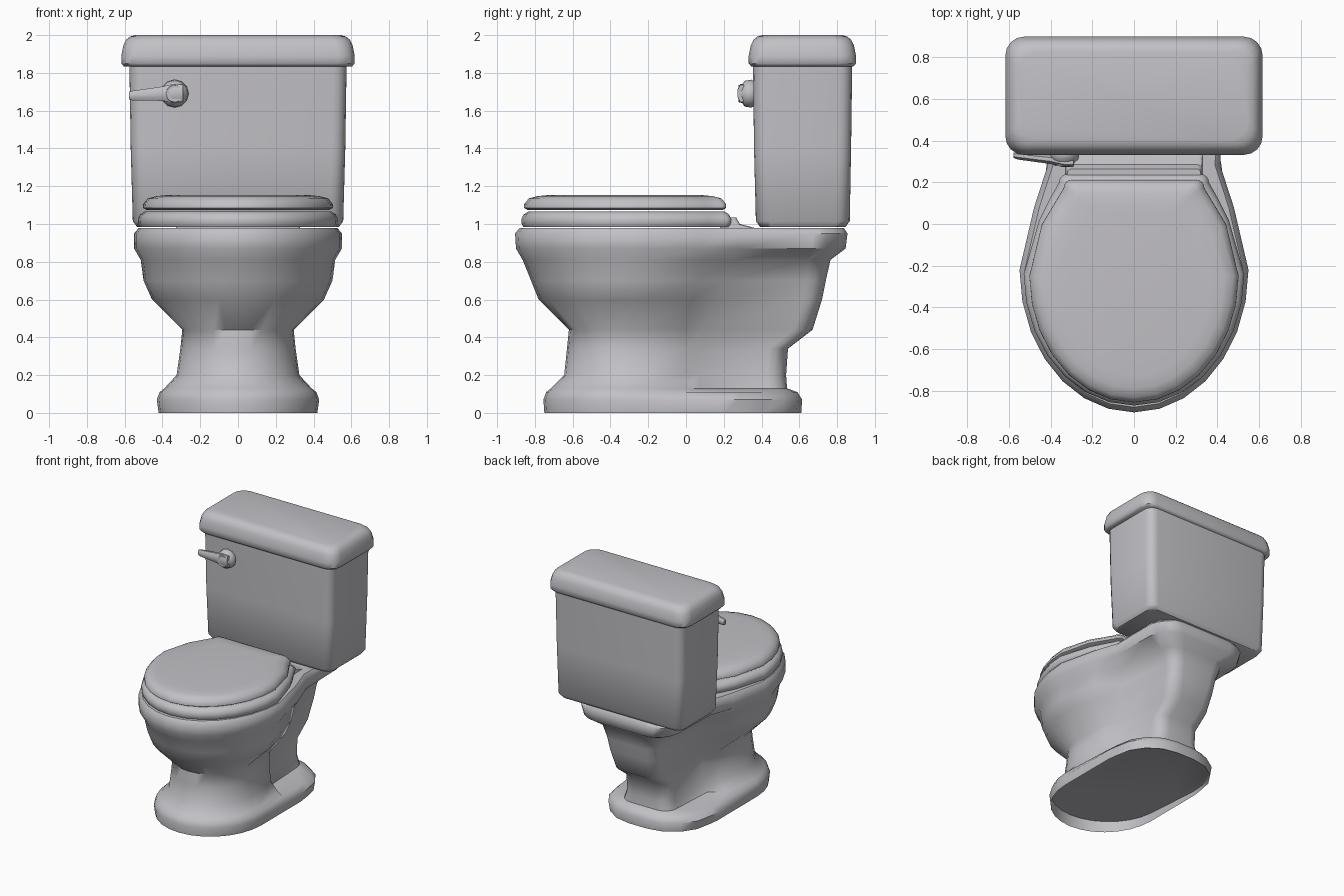
import bpy, bmesh, math

if "Cube" in bpy.data.objects:
    bpy.data.objects.remove(bpy.data.objects["Cube"])

china = bpy.data.materials.new("grey_porcelain")
china.diffuse_color = (0.54, 0.53, 0.56, 1)
china.use_nodes = True
china.node_tree.nodes["Principled BSDF"].inputs["Base Color"].default_value = china.diffuse_color


def loft(name, rings, angle=50):
    """Skin a stack of equally long 3D rings and cap both ends."""
    bm = bmesh.new()
    vs = [[bm.verts.new(p) for p in ring] for ring in rings]
    n = len(vs[0])
    for a, b in zip(vs, vs[1:]):
        for i in range(n):
            j = (i + 1) % n
            bm.faces.new((a[i], a[j], b[j], b[i]))
    bm.faces.new(vs[0][::-1])
    bm.faces.new(vs[-1])
    bmesh.ops.recalc_face_normals(bm, faces=bm.faces)
    me = bpy.data.meshes.new(name)
    bm.to_mesh(me)
    bm.free()
    me.materials.append(china)
    ob = bpy.data.objects.new(name, me)
    bpy.context.collection.objects.link(ob)
    bpy.ops.object.select_all(action='DESELECT')
    ob.select_set(True)
    bpy.context.view_layer.objects.active = ob
    bpy.ops.object.shade_smooth_by_angle(angle=math.radians(angle))
    return ob


def oval(z, yf, ym, w, y1, w1, y2, w2, wr, yr, r, d=0):
    """Oval nose, tapering sides, squared rear with rounded corners; d insets it."""
    half = []
    for i in range(8):
        t = math.radians(90 * i / 7)
        half.append(((w - d) * math.sin(t), ym - (ym - yf - d) * math.cos(t)))
    half += [(w1 - d, y1 - d), (w2 - d, y2 - d)]
    for i in range(5):
        t = math.radians(90 * i / 4)
        half.append((wr - d - r + r * math.cos(t), yr - d - r + r * math.sin(t)))
    half.append((0, yr - d))
    return [(x, y, z) for x, y in half] + [(-x, y, z) for x, y in half[-2:0:-1]]


def rounded_box(z, hx, y0, y1, r, d=0):
    """Rounded rectangle ring; d insets it."""
    hx, y0, y1 = hx - d, y0 + d, y1 - d
    pts = []
    for k, (cx, cy) in enumerate([(hx - r, y1 - r), (r - hx, y1 - r),
                                  (r - hx, y0 + r), (hx - r, y0 + r)]):
        for i in range(5):
            t = math.radians(90 * k + 90 * i / 4)
            pts.append((cx + r * math.cos(t), cy + r * math.sin(t), z))
    return pts


# bowl, pedestal and tank shelf in one skin; the underside rises toward the front
bowl = [
    (0.00, -.75, -.30, .42, .00, .42, .20, .42, .41, .61, .33),
    (0.07, -.755, -.30, .43, .00, .43, .20, .43, .42, .615, .33),
    (0.11, -.74, -.30, .415, .00, .40, .20, .39, .38, .59, .31),
    (0.13, -.715, -.30, .39, .00, .36, .07, .24, .22, .535, .1),
    (0.20, -.645, -.30, .325, .00, .29, .07, .21, .20, .53, .1),
    (0.34, -.63, -.30, .305, .00, .28, .07, .20, .20, .54, .1),
    (0.44, -.62, -.30, .295, .00, .285, .08, .21, .20, .67, .1),
    (0.60, -.78, -.27, .455, .03, .40, .16, .27, .22, .72, .1),
    (0.70, -.82, -.25, .50, .06, .43, .20, .29, .23, .74, .1),
    (0.81, -.865, -.22, .515, .09, .44, .26, .32, .27, .765, .12),
    (0.87, -.90, -.22, .55, .08, .48, .28, .41, .40, .845, .18),
    (0.95, -.905, -.22, .55, .08, .48, .28, .415, .42, .855, .18),
    (0.98, -.88, -.22, .525, .08, .455, .28, .39, .395, .835, .17),
]
underside = [(x, y, .004 + .09 * (.6 - y) / 1.35) for x, y, z in oval(*bowl[0], d=.008)]
loft("bowl_and_pedestal", [underside] + [oval(*b) for b in bowl])

# seat and its cover
seat = (-.872, -.24, .53, .02, .455, .12, .405, .36, .24, .04)
loft("seat", [oval(z, *seat, d=d) for z, d in
              [(.985, .01), (1.0, .002), (1.025, 0), (1.05, .012), (1.065, .035)]])
cover = (-.86, -.25, .505, .00, .445, .10, .385, .34, .215, .04)
loft("seat_cover", [oval(z, *cover, d=d) for z, d in
                    [(1.075, .02), (1.085, .002), (1.105, .003), (1.135, .027),
                     (1.147, .07), (1.153, .13)]])

# hinge block behind the seat, sloping down to the shelf
loft("hinge", [rounded_box(.975, .33, .18, .38, .02),
               rounded_box(1.0, .325, .18, .285, .02),
               rounded_box(1.035, .32, .18, .265, .02)], angle=30)

# tank, slightly wider at the top
loft("tank", [rounded_box(.985, .56, .367, .87, .06, .025),
              rounded_box(1.015, .56, .367, .87, .07, .003),
              rounded_box(1.4, .568, .36, .874, .07),
              rounded_box(1.845, .575, .355, .88, .07)])

# tank lid
loft("tank_lid", [rounded_box(z, .62, .33, .902, .09, d) for z, d in
                  [(1.835, .015), (1.85, .002), (1.89, .002), (1.945, .013),
                   (1.975, .027), (1.992, .048), (2.0, .075)]])

# flush handle: round knob plus tapered lever
loft("handle_knob", [[(-.335 + r * math.cos(i * math.pi / 6), y,
                       1.69 + r * math.sin(i * math.pi / 6)) for i in range(12)]
                     for y, r in [(.37, .06), (.345, .074), (.31, .068), (.298, .05), (.278, .045)]])
lever = []
for x, y, z, hy, hz in [(-.578, .33, 1.68, .013, .02), (-.56, .328, 1.68, .018, .025),
                        (-.40, .31, 1.69, .022, .038), (-.34, .297, 1.692, .024, .05),
                        (-.29, .295, 1.692, .022, .045)]:
    lever.append([(x, y + hy * math.cos(i * math.pi / 4 + math.pi / 8) * 1.08,
                   z + hz * math.sin(i * math.pi / 4 + math.pi / 8) * 1.08) for i in range(8)])
loft("handle_lever", lever)
